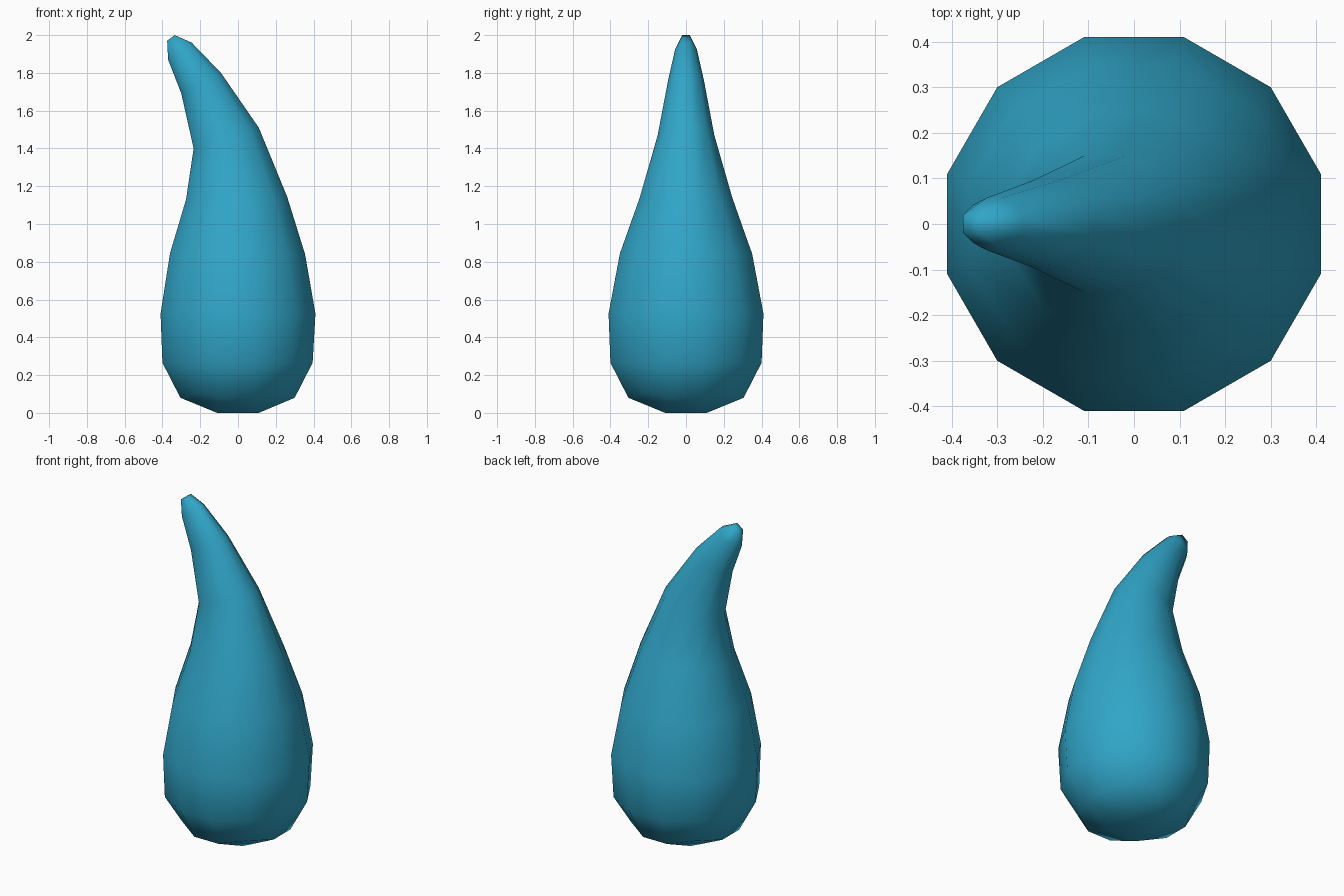
import bpy, bmesh
from math import cos, sin, radians

if "Cube" in bpy.data.objects:
    bpy.data.objects.remove(bpy.data.objects["Cube"])

# Ring sections: left x, left z, right x, right z, half depth in y
sections = [
    (-0.305, 0.08, 0.30, 0.08, 0.305),
    (-0.40, 0.265, 0.395, 0.265, 0.40),
    (-0.41, 0.525, 0.41, 0.525, 0.41),
    (-0.36, 0.845, 0.355, 0.84, 0.35),
    (-0.275, 1.13, 0.26, 1.145, 0.245),
    (-0.235, 1.40, 0.11, 1.51, 0.15),
    (-0.30, 1.69, -0.09, 1.80, 0.095),
    (-0.37, 1.87, -0.245, 1.96, 0.057),
]
C15 = cos(radians(15))
bm = bmesh.new()


def ring(sec, angles, k=1.0):
    """Tilted elliptical ring spanning the left and right silhouette points."""
    lx, lz, rx, rz, hy = sec
    out = []
    for a in angles:
        c, s = cos(radians(a)) * k, sin(radians(a)) * k
        out.append(bm.verts.new(((lx + rx) / 2 + (rx - lx) / 2 * c, hy * s,
                                 (lz + rz) / 2 + (rz - lz) / 2 * c)))
    return out


def cap(outer, inner, flip):
    """Close a 12-sided ring with a quad grid around a central square."""
    faces = [inner]
    for i in range(4):
        j = 3 * i
        faces.append([inner[i], outer[j], outer[j + 1], outer[j + 2]])
        faces.append([inner[i], outer[j + 2], outer[(j + 3) % 12], inner[(i + 1) % 4]])
    for f in faces:
        bm.faces.new(f[::-1] if flip else f)


# Body rings
twelve = [15 + 30 * i for i in range(12)]
rings = [ring(s, twelve, 1 / C15) for s in sections]
for i in (1, 4, 7, 10):
    rings[0][i].co.z += 0.025
for a, b in zip(rings, rings[1:]):
    for i in range(12):
        j = (i + 1) % 12
        bm.faces.new((a[i], a[j], b[j], b[i]))

# Rounded base and tip caps
square = [45, 135, 225, 315]
cap(rings[0], ring((-0.11, 0, 0.11, 0, 0.11), square, 2 ** 0.5), True)
cap(rings[-1], ring((-0.375, 1.97, -0.335, 2.0, 0.02), square, 2 ** 0.5), False)

bmesh.ops.recalc_face_normals(bm, faces=bm.faces)
for f in bm.faces:
    f.smooth = True
mesh = bpy.data.meshes.new("curved_horn")
bm.to_mesh(mesh)
bm.free()
horn = bpy.data.objects.new("curved_horn", mesh)
bpy.context.collection.objects.link(horn)

# Teal colour
mat = bpy.data.materials.new("teal")
mat.diffuse_color = (0.03, 0.38, 0.58, 1)
mat.use_nodes = True
mat.node_tree.nodes["Principled BSDF"].inputs["Base Color"].default_value = mat.diffuse_color
mesh.materials.append(mat)
